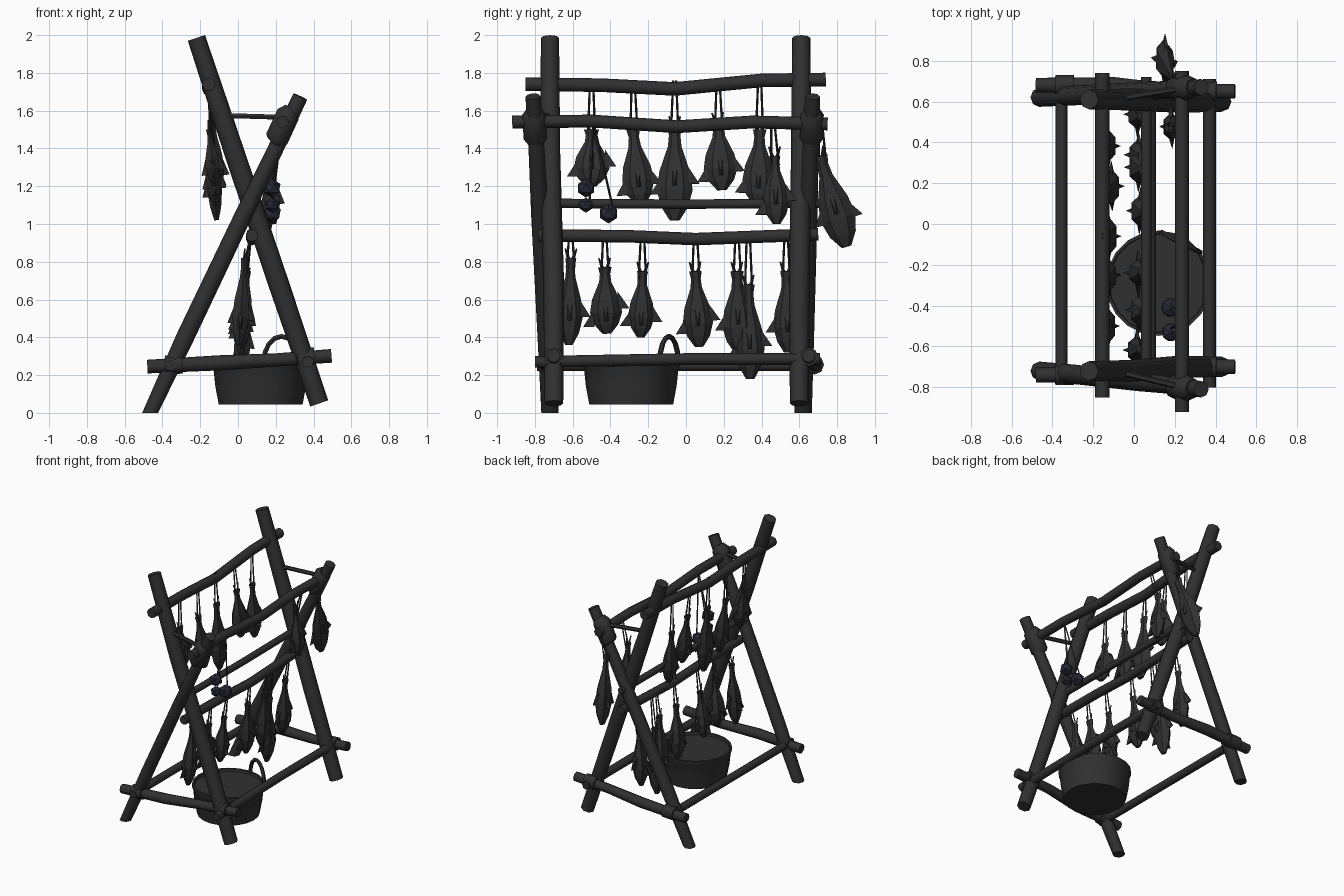
import bpy, bmesh, math, random
from mathutils import Vector as V

if "Cube" in bpy.data.objects:
    bpy.data.objects.remove(bpy.data.objects["Cube"])
random.seed(4)

def mat(name, c):
    m = bpy.data.materials.new(name)
    m.diffuse_color = (*c, 1)
    m.use_nodes = True
    m.node_tree.nodes["Principled BSDF"].inputs["Base Color"].default_value = m.diffuse_color
    return m

CHAR = mat("charcoal", (0.030, 0.030, 0.030))
BLUE = mat("dark blue grey", (0.022, 0.022, 0.038))

def finish(name, bm, m, smooth=None):
    bmesh.ops.recalc_face_normals(bm, faces=bm.faces)
    me = bpy.data.meshes.new(name)
    bm.to_mesh(me)
    bm.free()
    me.materials.append(m)
    ob = bpy.data.objects.new(name, me)
    bpy.context.collection.objects.link(ob)
    if smooth:
        bpy.ops.object.select_all(action='DESELECT')
        ob.select_set(True)
        bpy.context.view_layer.objects.active = ob
        bpy.ops.object.shade_smooth_by_angle(angle=math.radians(smooth))
    return ob

def loft(bm, pts, radii, sides):
    """Capped tube along pts; each radius is a number or (width, depth)."""
    pts = [V(p) for p in pts]
    rings = []
    for i, p in enumerate(pts):
        t = (pts[min(i + 1, len(pts) - 1)] - pts[max(i - 1, 0)]).normalized()
        ref = V((0, 0, 1)) if abs(t.y) > 0.8 else V((0, 1, 0))
        u = (ref - t * ref.dot(t)).normalized()
        v = t.cross(u)
        r = radii[i] if isinstance(radii, list) else radii
        a, b = r if isinstance(r, tuple) else (r, r)
        ring = []
        for k in range(sides):
            w = 2 * math.pi * k / sides
            q = p + u * a * math.cos(w) + v * b * math.sin(w)
            q.z = max(q.z, 0)
            ring.append(bm.verts.new(q))
        rings.append(ring)
    for r0, r1 in zip(rings, rings[1:]):
        for k in range(sides):
            j = (k + 1) % sides
            bm.faces.new((r0[k], r0[j], r1[j], r1[k]))
    bm.faces.new(rings[0])
    bm.faces.new(rings[-1])

def tube(name, pts, r, sides=8, m=CHAR, smooth=50):
    bm = bmesh.new()
    loft(bm, pts, r, sides)
    return finish(name, bm, m, smooth)

# Crossed end poles, lower crossbars and thin upper spreaders, front and back
ENDS = [("front", -0.70, -0.72, -0.72, -0.81, -0.74, -0.70),
        ("back", 0.60, 0.61, 0.62, 0.67, 0.68, 0.65)]
for n, a0, a1, b0, b1, c0, c1 in ENDS:
    tube(n + "_tall_pole", [(0.43, a0, 0.05), (0.22, a0, 0.67), (-0.02, a1, 1.38), (-0.22, a1, 1.985)],
         [0.05, 0.055, 0.054, 0.048])
    mix = lambda f: b0 + (b1 - b0) * f
    tube(n + "_short_pole", [(-0.465, b0, -0.03), (-0.28, mix(.2), 0.40), (0.03, mix(.6), 1.05),
                             (0.2, mix(.8), 1.40), (0.33, b1, 1.675)], [0.046, 0.048, 0.046, 0.042, 0.04])
    tube(n + "_pole_lashing", [(0.185, mix(.85), 1.43), (0.205, mix(.86), 1.45), (0.265, mix(.95), 1.58),
                               (0.285, mix(.95), 1.60)], [0.045, 0.062, 0.062, 0.045])
    tube(n + "_crossbar", [(-0.48, c0, 0.245), (-0.1, c0, 0.265), (0.2, c1, 0.28), (0.495, c1, 0.302)],
         [0.036, 0.04, 0.035, 0.036])
    tube(n + "_spreader", [(-0.1, a1, 1.575), (0.24, mix(.9), 1.565)], 0.015, 6)
    for x, z in ((-0.34, 0.253), (0.36, 0.292)):
        tube(n + "_crossbar_lashing", [(x - 0.045, c0 if x < 0 else c1, z), (x + 0.045, c0 if x < 0 else c1, z + 0.005)],
             0.05)

# Long rails along the depth
RAILS = {
    "top_rail": ([(-0.155, -0.85, 1.74), (-0.155, -0.45, 1.735), (-0.155, -0.06, 1.715),
                  (-0.155, 0.4, 1.76), (-0.155, 0.74, 1.765)], 0.036),
    "second_rail": ([(0.235, -0.92, 1.54), (0.235, -0.5, 1.545), (0.235, -0.05, 1.515),
                     (0.235, 0.35, 1.54), (0.235, 0.75, 1.53)], 0.034),
    "middle_rail": ([(0.06, -0.82, 1.11), (0.06, 0.0, 1.105), (0.06, 0.72, 1.11)], 0.025),
    "fish_rail": ([(0.075, -0.78, 0.94), (0.075, -0.3, 0.935), (0.075, 0.05, 0.92), (0.075, 0.7, 0.945)], 0.033),
    "right_foot_rail": ([(0.37, -0.80, 0.27), (0.37, 0.0, 0.285), (0.37, 0.71, 0.285)], 0.031),
    "left_foot_rail": ([(-0.355, -0.79, 0.25), (-0.355, 0.69, 0.25)], 0.029),
}
for n, (p, r) in RAILS.items():
    tube(n, p, r)

# Hanging fish: faceted body, forked tail, side fins and a pair of cords
BODY = [(0, .42), (.10, .32), (.22, .38), (.48, .85), (.68, 1), (.86, .75), (1, .28)]

def fish(name, tail, head, w, d, hook):
    tail, head, hook = V(tail), V(head), V(hook)
    bm = bmesh.new()
    loft(bm, [tail.lerp(head, t) for t, _ in BODY], [(w * s, d * max(s, .3)) for _, s in BODY], 6)
    L = (head - tail).length
    ax = (head - tail).normalized()
    side = (V((0, 1, 0)) - ax * ax.y).normalized()
    out = ax.cross(side)
    for dirn, reach, t, size in ((side, w, .55, .06), (-side, w, .68, .06), (out, d, .6, .03), (-out, d, .7, .03)):
        t += random.uniform(-.08, .08)
        base = tail + ax * L * t + dirn * reach * .75
        thick = (out if abs(dirn.dot(side)) > .5 else side) * 0.012
        tip = base + dirn * size + ax * 0.05
        q = [bm.verts.new(c) for c in (base - ax * .04 + thick, base + ax * .05 + thick,
                                       base - ax * .04 - thick, base + ax * .05 - thick, tip)]
        for f in ((0, 1, 4), (2, 3, 4), (0, 2, 4), (1, 3, 4), (0, 1, 3, 2)):
            bm.faces.new([q[i] for i in f])
    for s in (-1, 1):
        loft(bm, [hook + side * s * .008, tail + side * s * .02 + ax * .05], 0.006, 4)
    for s in (-1, 1):
        p = tail + ax * .04
        loft(bm, [p, p - ax * .09 + side * s * .03], [(.014, .01), (.004, .004)], 4)
    finish(name, bm, CHAR)

UPPER = [(-.50, -.50, 1.50, 1.20, .095), (-.28, -.24, 1.50, 1.10, .085), (-.06, -.06, 1.52, 1.02, .095),
         (.17, .19, 1.54, 1.18, .09), (.39, .38, 1.50, 1.10, .085)]
for i, (y0, y1, z0, z1, w) in enumerate(UPPER):
    x = -0.125 + random.uniform(-.015, .015)
    fish("upper_fish_%d" % i, (x - .02, y0, z0), (x + .01, y1, z1), w, .045, (-.155, y0, 1.76))

LOWER = [(-.61, -.62, .82, .36, .07), (-.43, -.42, .77, .42, .085), (-.23, -.24, .75, .40, .07),
         (.05, .07, .75, .35, .08), (.27, .28, .75, .32, .085), (.33, .34, .68, .18, .08),
         (.53, .54, .75, .32, .075)]
for i, (y0, y1, z0, z1, w) in enumerate(LOWER):
    x = 0.03 + random.uniform(-.02, .02)
    fish("lower_fish_%d" % i, (x + .02, y0, z0), (x - .01, y1, z1), w, .05, (.07, y0, .95))

fish("side_fish", (.17, .47, 1.36), (.19, .48, 1.00), .07, .045, (.235, .46, 1.54))
fish("outer_fish", (.19, .71, 1.36), (.13, .85, .88), .095, .045, (.24, .71, 1.56))

# Bunch of dark round bulbs with a string
for i, (y, z, r) in enumerate(((-.53, 1.19, .05), (-.53, 1.10, .04), (-.41, 1.055, .052))):
    bm = bmesh.new()
    bmesh.ops.create_icosphere(bm, subdivisions=1, radius=r)
    bmesh.ops.translate(bm, verts=bm.verts, vec=(.18, y, z))
    finish("bulb_%d" % i, bm, BLUE)
    tube("bulb_string_%d" % i, [(.235, -.49, 1.54), (.18, y + .02, z + r * .8)], .006, 4)

# Round pot with rim, recessed lid and one handle
bm = bmesh.new()
cx, cy, N = 0.12, -0.29, 20
prof = [(.222, .045), (.24, .14), (.25, .235), (.258, .25), (.258, .275), (.243, .275), (.24, .255)]
rings = [[bm.verts.new((cx + r * math.cos(2 * math.pi * k / N), cy + r * math.sin(2 * math.pi * k / N), z))
          for k in range(N)] for r, z in prof]
for r0, r1 in zip(rings, rings[1:]):
    for k in range(N):
        j = (k + 1) % N
        bm.faces.new((r0[k], r0[j], r1[j], r1[k]))
bm.faces.new(rings[0])
bm.faces.new(rings[-1])
finish("pot", bm, CHAR, 35)
h = V((.23, -.09, .27))
tang = V((.89, -.46, 0))
tube("pot_handle", [h + tang * (-.105 * math.cos(a)) + V((0, 0, .135 * math.sin(a)))
                    for a in [math.pi * i / 8 for i in range(9)]], .014, 6)
